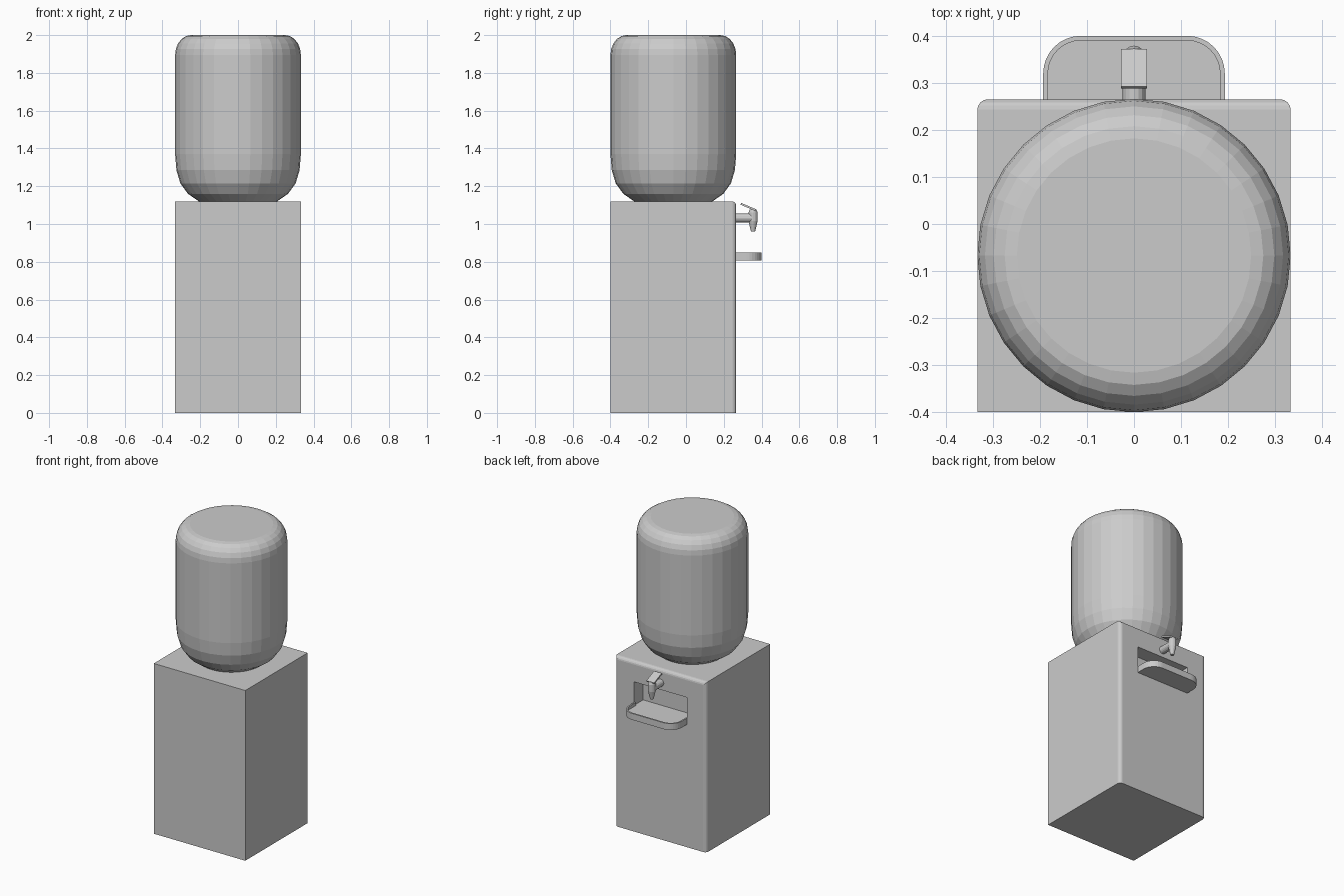
import bpy, bmesh, math
from mathutils import Matrix, Vector

cube = bpy.data.objects.get("Cube")
if cube:
    bpy.data.objects.remove(cube, do_unlink=True)

grey = bpy.data.materials.new("plain grey")
grey.diffuse_color = (0.6, 0.6, 0.6, 1)
grey.use_nodes = True
grey.node_tree.nodes["Principled BSDF"].inputs["Base Color"].default_value = (0.6, 0.6, 0.6, 1)

BACK = 0.265      # wall that carries the tap
NICHE_BACK = 0.17
FLOOR = 0.83      # niche and tray floor


def finish(bm, name):
    bmesh.ops.recalc_face_normals(bm, faces=bm.faces)
    mesh = bpy.data.meshes.new(name)
    bm.to_mesh(mesh)
    bm.free()
    mesh.materials.append(grey)
    obj = bpy.data.objects.new(name, mesh)
    bpy.context.collection.objects.link(obj)
    return obj


def box_mesh(low, high):
    bm = bmesh.new()
    low, high = Vector(low), Vector(high)
    size = Matrix.Diagonal((*(high - low), 1))
    bmesh.ops.create_cube(bm, size=1, matrix=Matrix.Translation((low + high) / 2) @ size)
    return bm


def lathe(name, profile, sides, place):
    """Revolve (radius, height) points into a closed solid."""
    bm = bmesh.new()
    rings = [[bm.verts.new((r * math.cos(math.tau * i / sides),
                            r * math.sin(math.tau * i / sides), z))
              for i in range(sides)] for r, z in profile]
    for a, b in zip(rings, rings[1:]):
        for i in range(sides):
            j = (i + 1) % sides
            bm.faces.new((a[i], a[j], b[j], b[i]))
    bm.faces.new(rings[0])
    bm.faces.new(rings[-1])
    bm.transform(place)
    return finish(bm, name)


def extrude_outline(name, points, z0, z1):
    bm = bmesh.new()
    face = bm.faces.new([bm.verts.new((x, y, z0)) for x, y in points])
    out = bmesh.ops.extrude_face_region(bm, geom=[face])
    verts = [v for v in out["geom"] if isinstance(v, bmesh.types.BMVert)]
    bmesh.ops.translate(bm, verts=verts, vec=(0, 0, z1 - z0))
    return finish(bm, name)


def tray_path(half, depth, radius, start):
    """U-shaped outline with two rounded outer corners."""
    right = [(half, start)]
    for i in range(9):
        a = math.pi / 2 * i / 8
        right.append((half - radius + radius * math.cos(a),
                      depth - radius + radius * math.sin(a)))
    return right + [(-x, y) for x, y in reversed(right)]


# Cabinet with rounded edges around its tap side
bm = box_mesh((-0.333, -0.4, 0), (0.333, BACK, 1.12))
edges = [e for e in bm.edges if all(v.co.y > 0.2 for v in e.verts)
         and any(v.co.z > 1 for v in e.verts)]
bmesh.ops.bevel(bm, geom=edges, offset=0.022, segments=4, profile=0.5, affect='EDGES')
cabinet = finish(bm, "cabinet")

# Niche cut into the cabinet
cutter = finish(box_mesh((-0.193, NICHE_BACK, FLOOR), (0.193, 0.4, 0.985)), "niche_cutter")
cutter.hide_render = True
cut = cabinet.modifiers.new("niche", 'BOOLEAN')
cut.operation = 'DIFFERENCE'
cut.solver = 'EXACT'
cut.object = cutter
bpy.context.view_layer.objects.active = cabinet
bpy.ops.object.modifier_apply(modifier=cut.name)
bpy.data.objects.remove(cutter, do_unlink=True)

# Water bottle
profile = [(0.2, 1.115), (0.265, 1.16), (0.305, 1.215), (0.326, 1.285), (0.333, 1.37)]
for i in range(6):
    a = math.pi / 2 * i / 5
    profile.append((0.249 + 0.084 * math.cos(a), 1.895 + 0.105 * math.sin(a)))
lathe("water_bottle", profile, 32, Matrix.Translation((0, -0.067, 0)))

# Drip tray: floor and raised rim
outer = tray_path(0.193, 0.4, 0.08, BACK - 0.005)
inner = tray_path(0.183, 0.39, 0.07, BACK - 0.005)
extrude_outline("tray_floor", outer, 0.808, FLOOR)
extrude_outline("tray_rim", outer + inner[::-1], FLOOR, 0.85)

# Tap: stem, tapered spout and lever
stem = Matrix.Translation((0, BACK - 0.005, 1.032)) @ Matrix.Rotation(-math.pi / 2, 4, 'X')
lathe("tap_stem", [(0.024, 0), (0.024, 0.09)], 16, stem)
spout = [(0.011, 0.96), (0.024, 1.015), (0.024, 1.06), (0.018, 1.077)]
lathe("tap_spout", spout, 16, Matrix.Translation((0, 0.355, 0)))
bm = box_mesh((-0.028, -0.043, -0.005), (0.028, 0.043, 0.005))
bm.transform(Matrix.Translation((0, 0.33, 1.09)) @ Matrix.Rotation(math.radians(-23), 4, 'X'))
finish(bm, "tap_lever")
